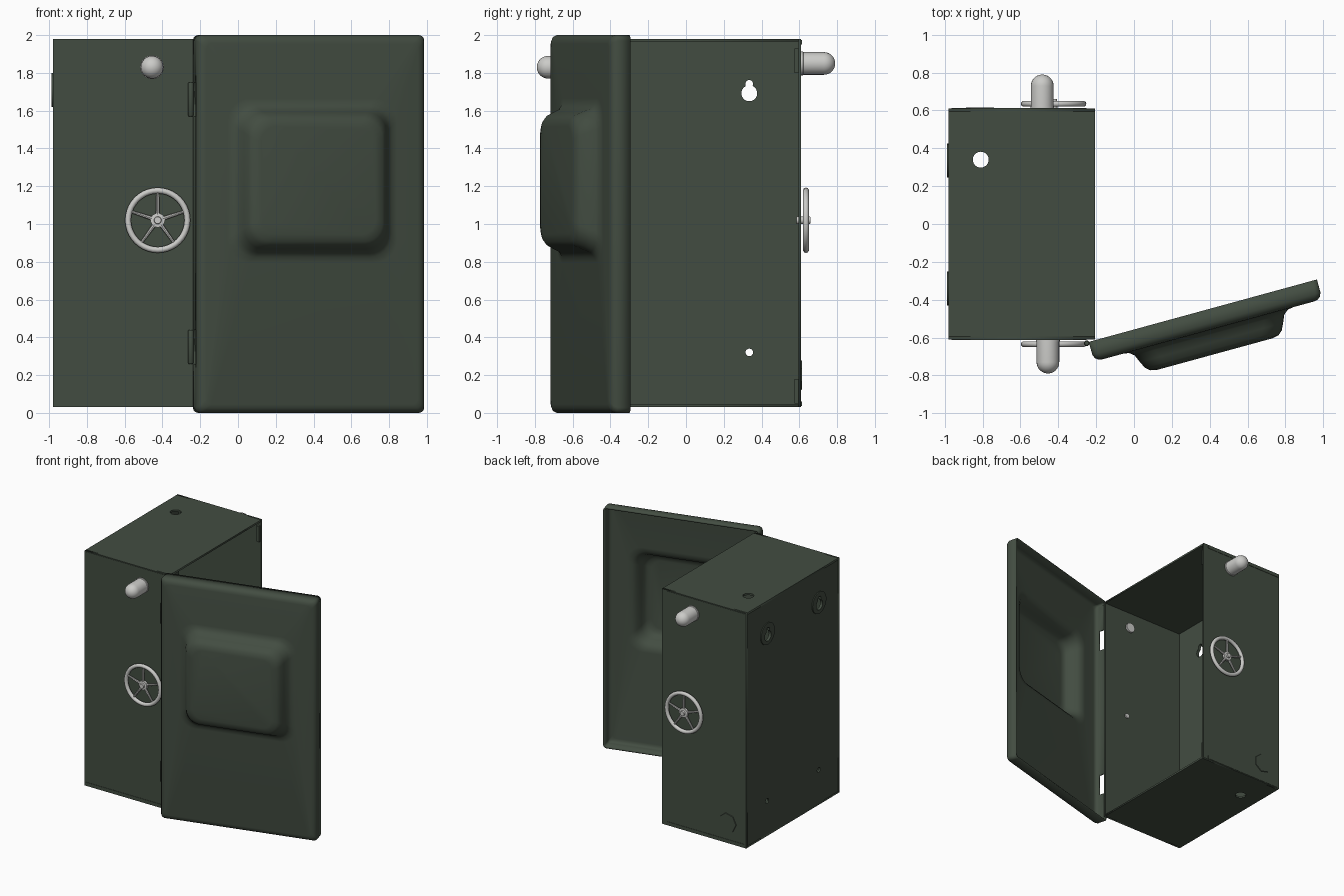
import bpy, bmesh, math
from mathutils import Matrix, Vector

if "Cube" in bpy.data.objects:
    bpy.data.objects.remove(bpy.data.objects["Cube"], do_unlink=True)


def material(name, rgb):
    m = bpy.data.materials.new(name)
    m.use_nodes = True
    m.diffuse_color = (*rgb, 1)
    m.node_tree.nodes["Principled BSDF"].inputs["Base Color"].default_value = (*rgb, 1)
    return m


GREEN = material("dark green paint", (0.055, 0.073, 0.053))
METAL = material("pale metal", (0.6, 0.6, 0.58))


def activate(ob):
    bpy.ops.object.select_all(action="DESELECT")
    ob.select_set(True)
    bpy.context.view_layer.objects.active = ob


def finish(name, bm, mat):
    bmesh.ops.recalc_face_normals(bm, faces=bm.faces)
    me = bpy.data.meshes.new(name)
    bm.to_mesh(me)
    bm.free()
    me.materials.append(mat)
    ob = bpy.data.objects.new(name, me)
    bpy.context.collection.objects.link(ob)
    activate(ob)
    bpy.ops.object.shade_smooth_by_angle(angle=math.radians(40))
    return ob


def loft(bm, rings, cap_start=True, cap_end=True):
    """Skin a list of equal-length point rings."""
    rows = [[bm.verts.new(p) for p in ring] for ring in rings]
    for a, b in zip(rows, rows[1:]):
        for i in range(len(a)):
            j = (i + 1) % len(a)
            bm.faces.new((a[i], a[j], b[j], b[i]))
    if cap_start:
        bm.faces.new(rows[0])
    if cap_end:
        bm.faces.new(rows[-1])


def circle(r, h, n=24):
    return [Vector((r * math.cos(math.tau * i / n), r * math.sin(math.tau * i / n), h)) for i in range(n)]


def frame(pos, axis):
    """Places local +z along axis, with local +y pointing up where possible."""
    return Matrix.Translation(pos) @ Vector(axis).to_track_quat("Z", "Y").to_matrix().to_4x4()


def turned(name, profile, pos, axis, mat, n=24):
    bm = bmesh.new()
    loft(bm, [circle(r, h, n) for r, h in profile])
    bm.transform(frame(pos, axis))
    return finish(name, bm, mat)


def block(name, lo, hi, mat):
    lo, hi = Vector(lo), Vector(hi)
    bm = bmesh.new()
    bmesh.ops.create_cube(bm, size=1)
    for v in bm.verts:
        v.co = (lo + hi) / 2 + v.co * (hi - lo)
    return finish(name, bm, mat)


def sheet(name, outlines, thickness, axes, pos):
    """Flat plate from a filled outline; further outlines are holes in it."""
    cu = bpy.data.curves.new(name, "CURVE")
    cu.dimensions, cu.fill_mode, cu.extrude = "2D", "BOTH", thickness / 2
    for outline in outlines:
        sp = cu.splines.new("POLY")
        sp.points.add(len(outline) - 1)
        for p, (a, b) in zip(sp.points, outline):
            p.co = (a, b, 0, 1)
        sp.use_cyclic_u = True
    ob = bpy.data.objects.new(name, cu)
    bpy.context.collection.objects.link(ob)
    activate(ob)
    bpy.ops.object.convert(target="MESH")
    ob = bpy.context.view_layer.objects.active
    columns = Matrix(axes).transposed()
    ob.data.transform(Matrix.Translation(pos) @ columns.to_4x4())
    ob.data.materials.clear()
    ob.data.materials.append(GREEN)


def rect(a0, a1, b0, b1):
    return [(a0, b0), (a1, b0), (a1, b1), (a0, b1)]


def arc(a, b, r, start, end, n=24):
    angles = [math.radians(start + (end - start) * i / n) for i in range(n)]
    return [(a + r * math.cos(t), b + r * math.sin(t)) for t in angles]


def keyhole(y):
    return arc(y, 1.692, 0.042, 118, 422) + arc(y, 1.742, 0.02, -30, 210)


# cabinet body: five metal sheets, open towards +x
X0, X1, Y, Z0, Z1, T = -0.98, -0.205, 0.61, 0.03, 1.98, 0.015
FACE_X = ((0, 1, 0), (0, 0, 1), (1, 0, 0))
FACE_Y = ((1, 0, 0), (0, 0, 1), (0, -1, 0))
FACE_Z = ((1, 0, 0), (0, 1, 0), (0, 0, 1))
holes = []
for y in (-0.34, 0.335):
    holes += [keyhole(y), arc(y, 0.32, 0.02, 0, 360)]
sheet("back_wall", [rect(T - Y, Y - T, Z0 + T, Z1 - T)] + holes, T, FACE_X, (X0 + T / 2, 0, 0))
for label, z in (("floor", Z0 + T / 2), ("roof", Z1 - T / 2)):
    sheet(label, [rect(X0, X1, T - Y, Y - T), arc(-0.81, 0.34, 0.042, 0, 360)], T, FACE_Z, (0, 0, z))
for label, y in (("front_side_wall", T / 2 - Y), ("rear_side_wall", Y - T / 2)):
    sheet(label, [rect(X0, X1, Z0, Z1)], T, FACE_Y, (0, y, 0))

# raised pads around the keyholes
for y in (-0.34, 0.335):
    sheet("keyhole_pad", [arc(y, 1.71, 0.09, 0, 360), keyhole(y)], 0.008, FACE_X, (X0 - 0.004, 0, 0))

# folded seams, corner tabs and the knockout plate
for s in (-1, 1):
    for z in (0.036, 1.949):
        block("folded_seam", (X0 + 0.015, min(s * Y, s * (Y + 0.003)), z),
              (X1 - 0.045, max(s * Y, s * (Y + 0.003)), z + 0.025), GREEN)
for z in (0.05, 1.8):
    block("corner_tab", (X1 - 0.03, 0.575, z), (X1 - 0.005, 0.597, z + 0.13), GREEN)
turned("knockout_plate", [(0.08, 0), (0.078, 0.005)], (-0.81, Y, 0.2), (0, 1, 0), GREEN, n=7)

# hinge barrels between body and door
HINGES = ((0.26, 0.44), (1.57, 1.75))
for z0, z1 in HINGES:
    turned("hinge_barrel", [(0.011, z0), (0.015, z0 + 0.006), (0.015, z1 - 0.006), (0.011, z1)],
           (-0.25, -0.63, 0), (0, 0, 1), GREEN, n=12)


# door: a pressed pan with a raised centre panel, swung open
def rounded_rect(u0, u1, z0, z1, r, depth, seg=6):
    pts = []
    corners = ((u1 - r, z1 - r), (u0 + r, z1 - r), (u0 + r, z0 + r), (u1 - r, z0 + r))
    for k, (cu, cz) in enumerate(corners):
        for i in range(seg + 1):
            a = math.pi / 2 * (k + i / seg)
            pts.append(Vector((cu + r * math.cos(a), -depth, cz + r * math.sin(a))))
    return pts


rings = []
for inset, depth in ((0, 0), (0, 0.072), (0.009, 0.092), (0.025, 0.104), (0.045, 0.108)):
    rings.append(rounded_rect(inset, 1.25 - inset, inset, 2 - inset, 0.03, depth))
for inset, depth, r in ((0, 0.108, 0.12), (0.03, 0.113, 0.12), (0.055, 0.133, 0.11), (0.073, 0.175, 0.11),
                        (0.09, 0.21, 0.11), (0.112, 0.23, 0.1), (0.15, 0.238, 0.08)):
    rings.append(rounded_rect(0.16 + inset, 1.09 - inset, 0.795 + inset, 1.665 - inset, r, depth))
bm = bmesh.new()
loft(bm, rings, cap_start=False)


# hinge slots through the edge of the door
def edge_faces():
    return [f for f in bm.faces if all(abs(v.co.x) < 1e-4 for v in f.verts)]


cuts = [((0, 0, z), (0, 0, 1)) for pair in HINGES for z in pair] + [((0, -d, 0), (0, 1, 0)) for d in (0.015, 0.06)]
for co, no in cuts:
    faces = edge_faces()
    geom = faces + list({e for f in faces for e in f.edges}) + list({v for f in faces for v in f.verts})
    bmesh.ops.bisect_plane(bm, geom=geom, plane_co=co, plane_no=no)
slots = []
for f in edge_faces():
    c = f.calc_center_median()
    if -0.06 < c.y < -0.015 and any(z0 < c.z < z1 for z0, z1 in HINGES):
        slots.append(f)
bmesh.ops.delete(bm, geom=slots, context="FACES")
bm.transform(Matrix.Translation((-0.239, -0.623, 0)) @ Matrix.Rotation(math.radians(15.3), 4, "Z"))
door = finish("door", bm, GREEN)
pan = door.modifiers.new("sheet", "SOLIDIFY")
pan.thickness, pan.offset = 0.014, -1


# handwheel: rim, hub and five spokes
def handwheel(pos, axis):
    bm = bmesh.new()
    n, m, big, small = 40, 10, 0.157, 0.016
    grid = []
    for i in range(n + 1):
        a = math.tau * i / n
        grid.append([Vector(((big + small * math.cos(math.tau * j / m)) * math.cos(a),
                             (big + small * math.cos(math.tau * j / m)) * math.sin(a),
                             0.025 + small * math.sin(math.tau * j / m))) for j in range(m)])
    loft(bm, grid, False, False)
    bmesh.ops.remove_doubles(bm, verts=bm.verts, dist=1e-5)
    loft(bm, [circle(r, h) for r, h in ((0.02, -0.025), (0.02, 0.012), (0.038, 0.014), (0.038, 0.034),
                                        (0.02, 0.036), (0.018, 0.05))])
    for k in range(5):
        a = math.pi / 2 + math.tau * k / 5
        spoke = frame(Vector((0, 0, 0.025)), (math.cos(a), math.sin(a), 0))
        loft(bm, [[spoke @ p for p in circle(r, h, 8)] for r, h in ((0.011, 0.03), (0.007, big))])
    bm.transform(frame(pos, axis))
    finish("handwheel", bm, METAL)


# domed knob on a thin washer
dome = [(0.06 * math.cos(a), 0.12 + 0.06 * math.sin(a)) for a in (math.radians(12 * i) for i in range(8))]
knob = [(0.04, -0.03), (0.04, 0), (0.063, 0), (0.063, 0.01), (0.06, 0.012)] + dome

for s, kx, kz in ((-1, -0.455, 1.83), (1, -0.485, 1.85)):
    handwheel((-0.425, s * Y, 1.02), (0, s, 0))
    turned("signal_knob", knob, (kx, s * Y, kz), (0, s, 0), METAL)
